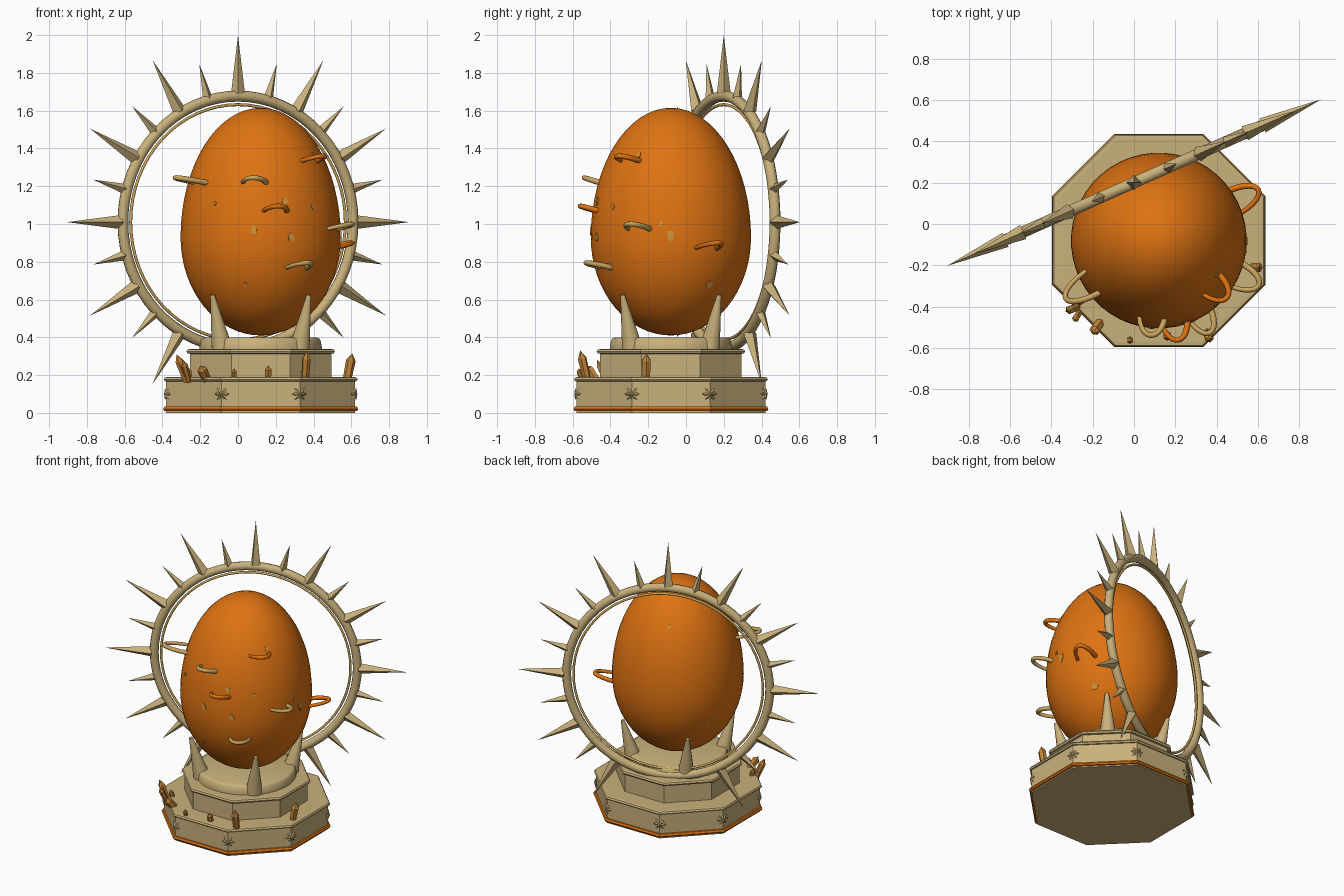
import bpy, bmesh, math, random
from math import sin, cos, pi, radians, sqrt
from mathutils import Matrix, Vector

if "Cube" in bpy.data.objects:
    bpy.data.objects.remove(bpy.data.objects["Cube"])
random.seed(4)

def material(name, r, g, b):
    m = bpy.data.materials.new(name)
    m.use_nodes = True
    m.diffuse_color = (r, g, b, 1)
    m.node_tree.nodes["Principled BSDF"].inputs["Base Color"].default_value = (r, g, b, 1)
    return m

TAN = material("aged ivory", 0.59, 0.44, 0.2)
ORANGE = material("amber orange", 0.73, 0.17, 0.006)
CRYSTAL = material("honey crystal", 0.56, 0.24, 0.04)
GOLD = material("pale gold", 0.6, 0.38, 0.11)
FLECK = material("fleck ochre", 0.62, 0.3, 0.05)

CX, CY = 0.12, -0.08          # pedestal and egg axis
AXIS = Vector((CX, CY, 0))

def finish(name, bm, mat, smooth=None):
    bmesh.ops.recalc_face_normals(bm, faces=bm.faces)
    me = bpy.data.meshes.new(name)
    bm.to_mesh(me)
    bm.free()
    me.materials.append(mat)
    ob = bpy.data.objects.new(name, me)
    bpy.context.collection.objects.link(ob)
    if smooth:
        bpy.ops.object.select_all(action='DESELECT')
        bpy.context.view_layer.objects.active = ob
        ob.select_set(True)
        bpy.ops.object.shade_smooth_by_angle(angle=radians(smooth))
    return ob

def lathe(name, profile, sides, mat, smooth=None):
    """Turn a (radius, z) profile round the axis; a flat side faces the front."""
    bm = bmesh.new()
    rings = []
    for r, z in profile:
        if r < 1e-5:
            rings.append([bm.verts.new((CX, CY, z))])
        else:
            rings.append([bm.verts.new((CX + r * cos(2 * pi * (i + .5) / sides),
                                        CY + r * sin(2 * pi * (i + .5) / sides), z))
                          for i in range(sides)])
    for a, b in zip(rings, rings[1:]):
        for i in range(sides):
            j = (i + 1) % sides
            corners = [a[i], a[j % len(a)] if len(a) > 1 else a[0],
                       b[j] if len(b) > 1 else b[0], b[i] if len(b) > 1 else b[0]] \
                if len(a) > 1 else [a[0], b[j], b[i]]
            bm.faces.new(list(dict.fromkeys(corners)))
    for end in (rings[0], rings[-1]):
        if len(end) > 2:
            bm.faces.new(end)
    return finish(name, bm, mat, smooth)

def octagon(name, profile, mat):
    return lathe(name, [(a / cos(pi / 8), z) for a, z in profile], 8, mat)

def tapered(name, base, tip, r1, r2, sides, mat, smooth=None, shoulder=None):
    """Cone between two points, or a prism with a pointed end."""
    base, tip = Vector(base), Vector(tip)
    axis = tip - base
    rot = axis.to_track_quat('Z', 'Y').to_matrix().to_4x4()
    bm = bmesh.new()
    body = axis.length * (shoulder or 1)
    M = Matrix.Translation(base) @ rot
    bmesh.ops.create_cone(bm, cap_ends=True, segments=sides, radius1=r1, radius2=r2,
                          depth=body, matrix=M @ Matrix.Translation((0, 0, body / 2)))
    if shoulder:
        rest = axis.length - body
        bmesh.ops.create_cone(bm, segments=sides, radius1=r2, radius2=0, depth=rest,
                              matrix=M @ Matrix.Translation((0, 0, body + rest / 2)))
        bmesh.ops.remove_doubles(bm, verts=bm.verts, dist=1e-4)
    return finish(name, bm, mat, smooth)

# Pedestal tiers with raised rims
octagon("lower_tier", [(.5, 0), (.5, .175), (.49, .185)], TAN)
octagon("lower_rim", [(.49, .165), (.507, .168), (.513, .178), (.507, .188), (.49, .19)], TAN)
octagon("foot_trim", [(.49, .008), (.51, .01), (.516, .02), (.51, .033), (.49, .035)], ORANGE)
octagon("upper_tier", [(.375, .18), (.375, .325), (.37, .33)], TAN)
octagon("upper_rim", [(.37, .312), (.387, .315), (.393, .326), (.387, .336), (.37, .338)], TAN)
lathe("egg_seat", [(.325, .335), (.325, .35), (.318, .385), (.31, .395), (.295, .4)], 32, TAN, 40)

# Eight-pointed stars on the pedestal corners
for k in range(8):
    a = pi / 8 + k * pi / 4
    out = Vector((cos(a), sin(a), 0))
    side = Vector((-sin(a), cos(a), 0))
    center = AXIS + out * .536 + Vector((0, 0, .1))
    bm = bmesh.new()
    rim = []
    for i in range(16):
        t, r = i * pi / 8, (.042 if i % 2 == 0 else .026)
        rim.append(bm.verts.new(center + side * r * cos(t) + Vector((0, 0, r * sin(t)))))
    peak = bm.verts.new(center + out * .018)
    for i in range(16):
        bm.faces.new((rim[i], rim[(i + 1) % 16], peak))
    bm.faces.new(rim)
    finish(f"corner_star_{k}", bm, TAN)

# Egg
MID, LOW, HIGH, WIDE = .93, .41, 1.615, .425

def egg_radius(z):
    t = (z - MID) / ((HIGH if z > MID else LOW) - MID)
    return WIDE * sqrt(max(0, 1 - t * t))

egg_profile = []
for i in range(33):
    t = -pi / 2 + pi * i / 32
    half = HIGH - MID if t > 0 else MID - LOW
    egg_profile.append((WIDE * cos(t), MID + half * sin(t)))
lathe("egg", egg_profile, 48, ORANGE, 60)

def egg_point(az, z):
    r = egg_radius(z)
    return AXIS + Vector((r * cos(az), r * sin(az), z))

# Flecks lying on the shell: azimuth, height, size
flecks = [(265, .97, .026), (292, .93, .026), (288, 1.12, .02), (312, 1.09, .016),
          (234, 1.11, .012), (257, .68, .012), (0, .94, .03), (353, 1.0, .014),
          (33, .68, .026), (329, 1.37, .014), (115, 1.4, .012), (160, .75, .018)]
for k, (deg, z, size) in enumerate(flecks):
    az = radians(deg)
    bm = bmesh.new()
    rim = []
    for i in range(8):
        t, r = i * pi / 4, size * random.uniform(.65, 1.2)
        h = z + r * sin(t)
        turn = az + .8 * r * cos(t) / egg_radius(h)
        p = egg_point(turn, h)
        rim.append(bm.verts.new(p + Vector((cos(turn), sin(turn), 0)) * .004))
    bm.faces.new(rim)
    ob = finish(f"fleck_{k}", bm, FLECK)
    ob.modifiers.new("thickness", 'SOLIDIFY').thickness = .004

# Looped hooks: azimuth, height, reach from the axis, material
hooks = [(212, 1.215, .53, GOLD), (265, 1.215, .46, GOLD), (281, 1.065, .49, ORANGE),
         (299, .765, .51, GOLD), (320, 1.33, .43, ORANGE), (336, .97, .53, GOLD),
         (27, .87, .54, ORANGE)]
for k, (deg, z, reach, mat) in enumerate(hooks):
    az = radians(deg)
    out, side = Vector((cos(az), sin(az), 0)), Vector((-sin(az), cos(az), 0))
    root = egg_radius(z) - .03
    cu = bpy.data.curves.new(f"shell_hook_{k}", 'CURVE')
    cu.dimensions = '3D'
    cu.bevel_depth, cu.bevel_resolution, cu.use_fill_caps = .014, 2, True
    sp = cu.splines.new('POLY')
    n = 14
    sp.points.add(n)
    for i in range(n + 1):
        t = pi * i / n
        p = AXIS + out * (root + (reach - root) * sin(t)) + side * .062 * cos(t)
        p.z = z + .03 * sin(t)
        sp.points[i].co = (*p, 1)
        sp.points[i].radius = 1.1 - .3 * i / n
    cu.materials.append(mat)
    bpy.context.collection.objects.link(bpy.data.objects.new(f"shell_hook_{k}", cu))

# Claws holding the egg
for k in range(4):
    a = pi / 4 + k * pi / 2
    out = Vector((cos(a), sin(a), 0))
    tapered(f"claw_{k}", AXIS + out * .29 + Vector((0, 0, .345)),
            AXIS + out * .362 + Vector((0, 0, .625)), .056, .012, 12, TAN, 40)

# Crystals on the lower ledge: base x, y, tip x, y, tip height, radius
crystals = [(-.27, -.4, -.325, -.42, .31, .022), (-.26, -.42, -.29, -.47, .28, .018),
            (-.25, -.37, -.265, -.38, .24, .016), (-.16, -.47, -.2, -.53, .25, .027),
            (-.02, -.55, -.02, -.57, .235, .014), (.16, -.53, .16, -.55, .25, .02),
            (.355, -.52, .365, -.56, .33, .024), (.575, -.21, .605, -.21, .315, .026)]
for k, (x, y, tx, ty, h, r) in enumerate(crystals):
    tapered(f"crystal_{k}", (x, y, .165), (tx, ty, h), r * .85, r, 6, CRYSTAL, None, .75)

# Spiked halo standing behind the egg
HALO = Matrix.Translation((0, .2, 1.01)) @ Matrix.Rotation(radians(24), 4, 'Z')

def halo_ring(name, major, minor, mat):
    bm = bmesh.new()
    n, m = 64, 10
    v = [[bm.verts.new(HALO @ Vector(((major + minor * cos(2 * pi * j / m)) * cos(2 * pi * i / n),
                                      minor * sin(2 * pi * j / m),
                                      (major + minor * cos(2 * pi * j / m)) * sin(2 * pi * i / n))))
          for j in range(m)] for i in range(n)]
    for i in range(n):
        for j in range(m):
            i2, j2 = (i + 1) % n, (j + 1) % m
            bm.faces.new((v[i][j], v[i2][j], v[i2][j2], v[i][j2]))
    finish(name, bm, mat, 60)

halo_ring("halo_ring", .667, .029, TAN)
halo_ring("halo_inner_ring", .622, .008, GOLD)
for k in range(24):
    if k in (11, 12, 13):      # buried in the pedestal
        continue
    a = k * pi / 12
    d = Vector((sin(a), 0, cos(a)))
    long = k % 2 == 0
    tapered(f"halo_spike_{k}", HALO @ (d * .68), HALO @ (d * (.99 if long else .868)),
            .037 if long else .027, 0, 4, TAN)
